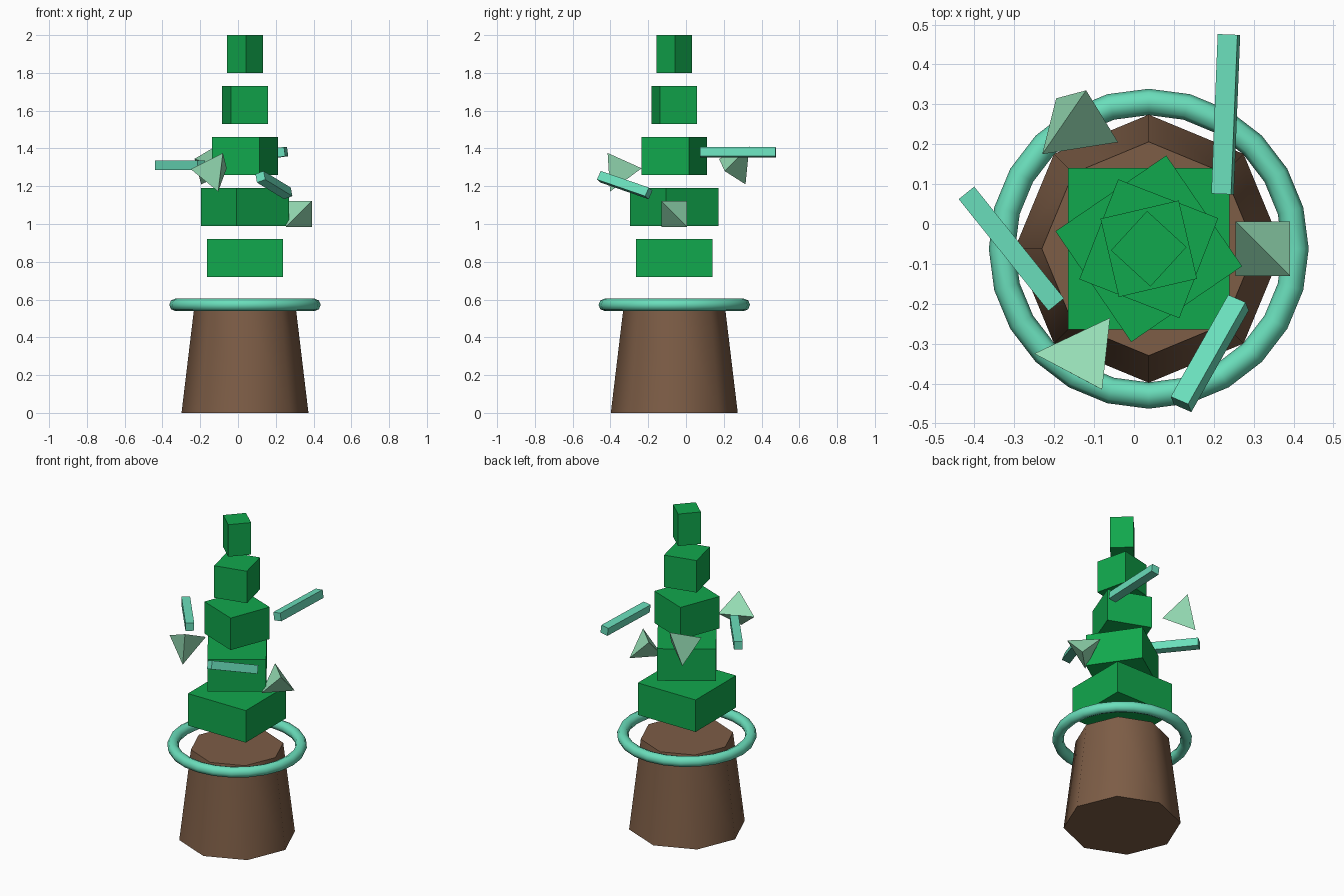
import bpy, bmesh
from math import radians
from mathutils import Vector, Matrix

cube = bpy.data.objects.get("Cube")
if cube:
    bpy.data.objects.remove(cube, do_unlink=True)

AX, AY = 0.037, -0.062  # central axis of the tree


def material(name, rgb):
    linear = [(c / 255 / 12.92) if c < 11 else ((c / 255 + 0.055) / 1.055) ** 2.4 for c in rgb]
    mat = bpy.data.materials.new(name)
    mat.use_nodes = True
    mat.diffuse_color = (*linear, 1)
    mat.node_tree.nodes["Principled BSDF"].inputs["Base Color"].default_value = (*linear, 1)
    return mat


brown = material("brown", (125, 93, 70))
green = material("green", (17, 168, 77))
teal = material("teal", (106, 222, 187))
mint = material("mint", (149, 220, 180))


def finish(name, mat, smooth_angle=None):
    obj = bpy.context.object
    obj.name = name
    obj.data.materials.append(mat)
    if smooth_angle:
        bpy.ops.object.shade_smooth_by_angle(angle=radians(smooth_angle))
    return obj


def mesh_object(name, bm, mat):
    bmesh.ops.recalc_face_normals(bm, faces=bm.faces)
    mesh = bpy.data.meshes.new(name)
    bm.to_mesh(mesh)
    bm.free()
    mesh.materials.append(mat)
    obj = bpy.data.objects.new(name, mesh)
    bpy.context.collection.objects.link(obj)


def stick(name, start, end, roll):
    """Square bar between two points, rolled about its length."""
    a, b = Vector(start), Vector(end)
    d = (b - a).normalized()
    side = d.cross(Vector((0, 0, 1))).normalized()
    turn = Matrix((side, d, side.cross(d))).transposed()
    turn = Matrix.Rotation(radians(roll), 3, d) @ turn
    bm = bmesh.new()
    bmesh.ops.create_cube(bm, size=1)
    for v in bm.verts:
        v.co = (a + b) / 2 + turn @ Vector((v.co.x * 0.05, v.co.y * (b - a).length, v.co.z * 0.05))
    mesh_object(name, bm, teal)


def gem(name, corners):
    """Tetrahedron from four corners."""
    bm = bmesh.new()
    v = [bm.verts.new(c) for c in corners]
    for skip in range(4):
        bm.faces.new([v[i] for i in range(4) if i != skip])
    mesh_object(name, bm, mint)


# Eight-sided tapered trunk
bpy.ops.mesh.primitive_cone_add(vertices=8, radius1=0.336, radius2=0.268, depth=0.565,
                                location=(AX, AY, 0.2825))
finish("trunk", brown, 50)

# Ring around the trunk top
bpy.ops.mesh.primitive_torus_add(major_radius=0.368, minor_radius=0.033, major_segments=24,
                                 minor_segments=8, location=(AX, AY, 0.572))
finish("ring", teal, 60)

# Foliage blocks, shrinking and twisting upwards
for i in range(5):
    bpy.ops.mesh.primitive_cube_add(size=1, location=(AX, AY, 0.82 + 0.27 * i), rotation=(0, 0, 0.6 * i))
    width = 0.404 - 0.0675 * i
    bpy.context.object.scale = (width, width, 0.202)
    finish(f"foliage_block_{i + 1}", green)

# Floating bars
stick("bar_back", (0.222, 0.075, 1.38), (0.238, 0.475, 1.38), -8)
stick("bar_right", (-0.195, -0.202, 1.31), (-0.42, 0.078, 1.31), 0)
stick("bar_front", (0.118, -0.452, 1.25), (0.262, -0.197, 1.162), -20)

# Floating tetrahedra
x, y, z, h = 0.323, -0.062, 1.053, 0.068
gem("gem_left", [(x + h, y - h, z + h), (x - h, y + h, z + h), (x - h, y - h, z - h), (x + h, y + h, z - h)])
gem("gem_front", [(-0.25, -0.325, 1.29), (-0.06, -0.235, 1.295), (-0.08, -0.415, 1.376), (-0.105, -0.402, 1.172)])
gem("gem_back", [(-0.12, 0.335, 1.41), (-0.195, 0.315, 1.21), (-0.23, 0.175, 1.345), (-0.04, 0.205, 1.28)])
